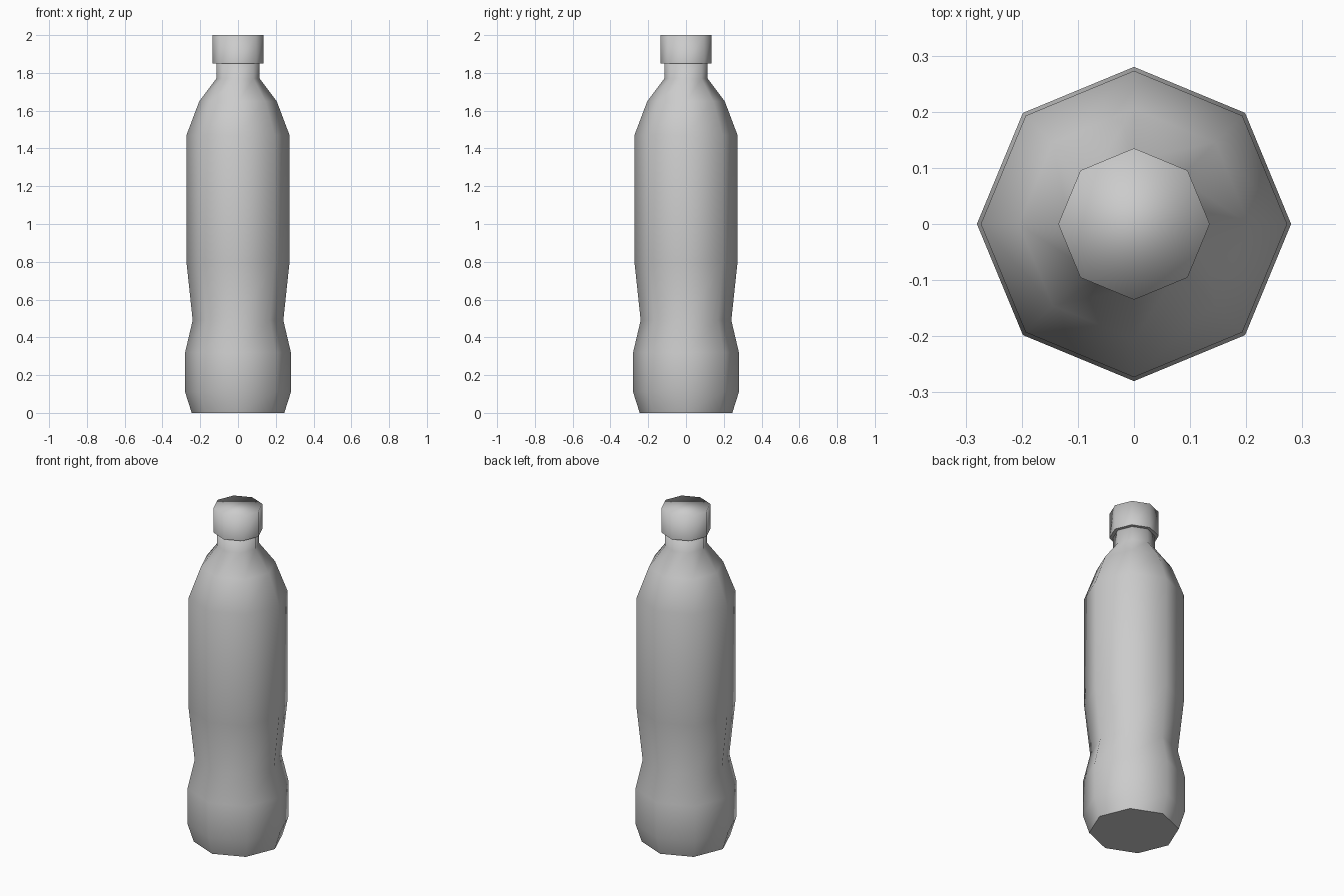
import bpy
import bmesh
from math import cos, sin, pi

cube = bpy.data.objects.get("Cube")
if cube:
    bpy.data.objects.remove(cube, do_unlink=True)

SIDES = 8

# Single grey plastic
grey = bpy.data.materials.new("plain grey")
grey.use_nodes = True
colour = (0.6, 0.6, 0.6, 1.0)
grey.diffuse_color = colour
grey.node_tree.nodes["Principled BSDF"].inputs["Base Color"].default_value = colour


def lathe(name, profile):
    """Spin (radius, height) points into a closed eight-sided solid."""
    bm = bmesh.new()
    rings = []
    for radius, z in profile:
        angles = [2 * pi * i / SIDES for i in range(SIDES)]
        rings.append([bm.verts.new((radius * cos(a), radius * sin(a), z)) for a in angles])
    for low, high in zip(rings, rings[1:]):
        for i in range(SIDES):
            j = (i + 1) % SIDES
            bm.faces.new((low[i], low[j], high[j], high[i]))
    base = bm.faces.new(rings[0][::-1])
    bm.faces.new(rings[-1])
    for face in bm.faces:
        face.smooth = True
    # Crisp flat underside
    base.smooth = False
    for edge in base.edges:
        edge.smooth = False
    mesh = bpy.data.meshes.new(name)
    bm.to_mesh(mesh)
    bm.free()
    mesh.materials.append(grey)
    obj = bpy.data.objects.new(name, mesh)
    bpy.context.collection.objects.link(obj)
    return obj


# Body: foot, bulge, grip waist, straight wall, shoulder and neck
lathe("bottle_body", [
    (0.245, 0), (0.28, 0.11), (0.28, 0.32), (0.24, 0.49), (0.273, 0.8),
    (0.273, 1.47), (0.205, 1.65), (0.115, 1.77), (0.115, 1.86),
])

# Screw cap, overhanging the neck
lathe("bottle_cap", [(0.135, 1.85), (0.135, 2.0)])
